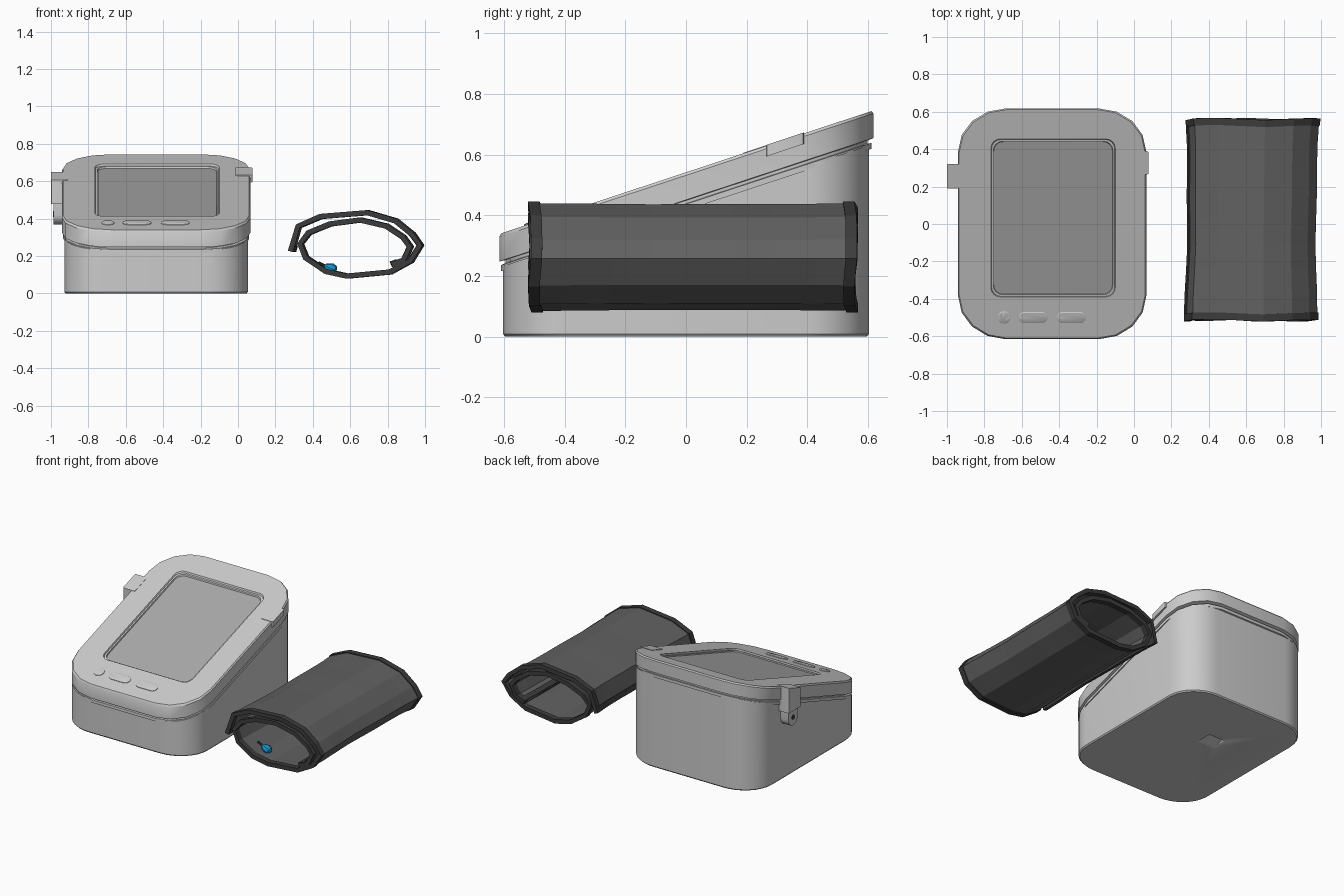
import bpy, bmesh, math
from mathutils import Vector

if "Cube" in bpy.data.objects:
    bpy.data.objects.remove(bpy.data.objects["Cube"])

SLOPE = 0.33


def top(y, off=0.0):
    """Height of the tilted lid plane, moved by off."""
    return 0.542 + SLOPE * y + off


def material(name, rgb):
    m = bpy.data.materials.new(name)
    m.diffuse_color = (*rgb, 1)
    m.use_nodes = True
    m.node_tree.nodes["Principled BSDF"].inputs["Base Color"].default_value = m.diffuse_color
    return m


DARK = material("cuff_cloth", (0.12, 0.12, 0.12))
TRIM = material("cuff_trim", (0.045, 0.045, 0.045))
BLUE = material("blue_plug", (0.01, 0.3, 0.6))
GLASS = material("screen_grey", (0.4, 0.4, 0.4))


def finish(name, bm, mat=None, smooth=None):
    bmesh.ops.recalc_face_normals(bm, faces=bm.faces)
    me = bpy.data.meshes.new(name)
    bm.to_mesh(me)
    bm.free()
    if smooth:
        for p in me.polygons:
            p.use_smooth = True
        me.set_sharp_from_angle(angle=math.radians(smooth))
    ob = bpy.data.objects.new(name, me)
    bpy.context.collection.objects.link(ob)
    if mat:
        me.materials.append(mat)
    return ob


def loft(name, loops, mat=None, smooth=30):
    """Skin closed loops of equal length and cap both ends."""
    bm = bmesh.new()
    rows = [[bm.verts.new(p) for p in loop] for loop in loops]
    n = len(rows[0])
    for a, b in zip(rows, rows[1:]):
        for i in range(n):
            j = (i + 1) % n
            bm.faces.new((a[i], a[j], b[j], b[i]))
    bm.faces.new(rows[0][::-1])
    bm.faces.new(rows[-1])
    return finish(name, bm, mat, smooth)


def rrect(cx, cy, hx, hy, rx, ry, zf, n=4):
    """Rounded rectangle in plan; zf gives the height at each y."""
    pts = []
    for k, (sx, sy) in enumerate(((1, 1), (-1, 1), (-1, -1), (1, -1))):
        for i in range(n + 1):
            a = math.pi / 2 * (k + i / n)
            x = cx + sx * (hx - rx) + rx * math.cos(a)
            y = cy + sy * (hy - ry) + ry * math.sin(a)
            pts.append((x, y, zf(y)))
    return pts


def tilted(off):
    return lambda y: top(y, off)


CX = -0.4375

# Housing with a finger notch underneath
def body_loop(inset, zf):
    return rrect(CX, 0, 0.49 - inset, 0.603 - inset, 0.22, 0.2, zf, 8)

body = loft("monitor_body", [body_loop(0.006, lambda y: 0.0),
                             body_loop(0, lambda y: 0.008),
                             body_loop(0, tilted(-0.11))])
notch_profile = ((0.06, -0.01), (0.2, -0.01), (0.2, 0.04))
cutter = loft("notch_cutter", [[(x, y, z) for y, z in notch_profile] for x in (-0.57, -0.44)])
cutter.hide_render = True
cutter.hide_viewport = True
cut = body.modifiers.new("notch", "BOOLEAN")
cut.operation = "DIFFERENCE"
cut.object = cutter

# Tilted lid: lower lip, groove, rim, then stepped screen recess
def lid_loop(inset, off):
    return rrect(CX, 0.001, 0.503 - inset, 0.617 - inset, 0.255, 0.23, tilted(off))

def screen_loop(inset, off):
    return rrect(-0.4325, 0.0325, 0.3325 - inset, 0.4225 - inset, 0.05, 0.05, tilted(off))

loft("lid", [lid_loop(0.006, -0.125), lid_loop(0.006, -0.105),
             lid_loop(0.02, -0.103), lid_loop(0.02, -0.093),
             lid_loop(0, -0.091), lid_loop(0, -0.01), lid_loop(0.006, 0),
             screen_loop(0, 0), screen_loop(0.003, -0.01),
             screen_loop(0.013, -0.01), screen_loop(0.015, -0.022)])
loft("screen", [screen_loop(0.016, -0.024), screen_loop(0.016, -0.018)], GLASS)

# Buttons along the front edge
for i, (x, hx, hy) in enumerate(((-0.695, 0.034, 0.034), (-0.54, 0.077, 0.03), (-0.335, 0.077, 0.03))):
    loft(f"button_{i + 1}", [rrect(x, -0.5, hx - d, hy - d, hy - d, hy - d, tilted(o))
                             for d, o in ((0, -0.01), (0, 0.003), (0.005, 0.006))])

# Side catch on the right
loft("right_catch", [rrect(0.032, 0.327, 0.046, 0.062, 0.008, 0.008, tilted(o), 2)
                     for o in (-0.035, 0.003)])

# Hose socket on the left: block and rounded tab with a hole
loft("socket_block", [rrect(-0.955, 0.255, 0.045, 0.066, 0.006, 0.006, zf, 2)
                      for zf in (lambda y: 0.478, tilted(0.002))])
tab = [(0.205, 0.5)]
for i in range(9):
    a = math.pi + math.pi * i / 8
    tab.append((0.255 + 0.05 * math.cos(a), 0.42 + 0.05 * math.sin(a)))
tab.append((0.305, 0.5))
loft("socket_tab", [[(x, y, z) for y, z in tab] for x in (-0.986, -0.92)])
ring = [(math.cos(math.pi * i / 6), math.sin(math.pi * i / 6)) for i in range(12)]
loft("socket_hole", [[(x, 0.255 + r * c, 0.425 + r * s) for c, s in ring]
                     for x, r in ((-0.98, 0.016), (-0.989, 0.016))], TRIM)

# Arm cuff: a rolled sheet with a slightly uneven shape
SPIRAL = [(0.28, 0.225), (0.32, 0.36), (0.44, 0.412), (0.69, 0.432), (0.84, 0.388),
          (0.93, 0.315), (0.972, 0.257), (0.92, 0.175), (0.81, 0.115), (0.58, 0.093),
          (0.47, 0.117), (0.36, 0.19), (0.33, 0.265), (0.375, 0.325), (0.49, 0.372),
          (0.65, 0.393), (0.79, 0.36), (0.88, 0.3), (0.917, 0.25), (0.885, 0.18), (0.82, 0.155)]
Y0, Y1 = -0.515, 0.562


def cuff_point(p, t):
    """Place a spiral point at fraction t along the cuff, with a gentle wave."""
    x, z = p
    pinch = 1 - 0.035 * math.sin(math.pi * t) + 0.008 * math.sin(13 * t)
    y = Y0 + (Y1 - Y0) * t + 0.007 * math.sin(11 * x + 9 * z)
    return (0.63 + (x - 0.63) * pinch + 0.01 * t, y, 0.26 + (z - 0.26) * (0.5 + 0.5 * pinch))


def sheet(name, path, ts, thick, mat):
    bm = bmesh.new()
    rows = [[bm.verts.new(cuff_point(p, t)) for p in path] for t in ts]
    for a, b in zip(rows, rows[1:]):
        for i in range(len(path) - 1):
            bm.faces.new((a[i], a[i + 1], b[i + 1], b[i]))
    ob = finish(name, bm, mat)
    s = ob.modifiers.new("thickness", "SOLIDIFY")
    s.thickness = thick
    s.offset = 0


stations = [i / 8 for i in range(9)]
sheet("cuff_sheet", SPIRAL, [0.01] + stations[1:-1] + [0.99], 0.016, DARK)
sheet("cuff_front_trim", SPIRAL, (0, 0.035), 0.028, TRIM)
sheet("cuff_back_trim", SPIRAL, (0.965, 1), 0.028, TRIM)
for name, (p, q) in (("cuff_outer_hem", SPIRAL[:2]), ("cuff_inner_hem", SPIRAL[:-3:-1])):
    a, b = Vector(p), Vector(q)
    sheet(name, [a, a + (b - a).normalized() * 0.035], stations, 0.028, TRIM)

# Blue plug with its short hose, lying inside the cuff
axis = Vector((-0.87, 0, 0.42)).normalized()
side = Vector((0, 1, 0))
up = axis.cross(side)
origin = Vector((0.525, -0.4, 0.12))


def turned(name, profile, mat, n=8):
    loft(name, [[origin + axis * d + (side * math.cos(math.tau * i / n) + up * math.sin(math.tau * i / n)) * r
                 for i in range(n)] for d, r in profile], mat)


turned("plug", ((0, 0.012), (0.01, 0.026), (0.03, 0.03), (0.05, 0.022), (0.068, 0.01)), BLUE)
turned("plug_hose", ((0.06, 0.007), (0.105, 0.007)), TRIM)
